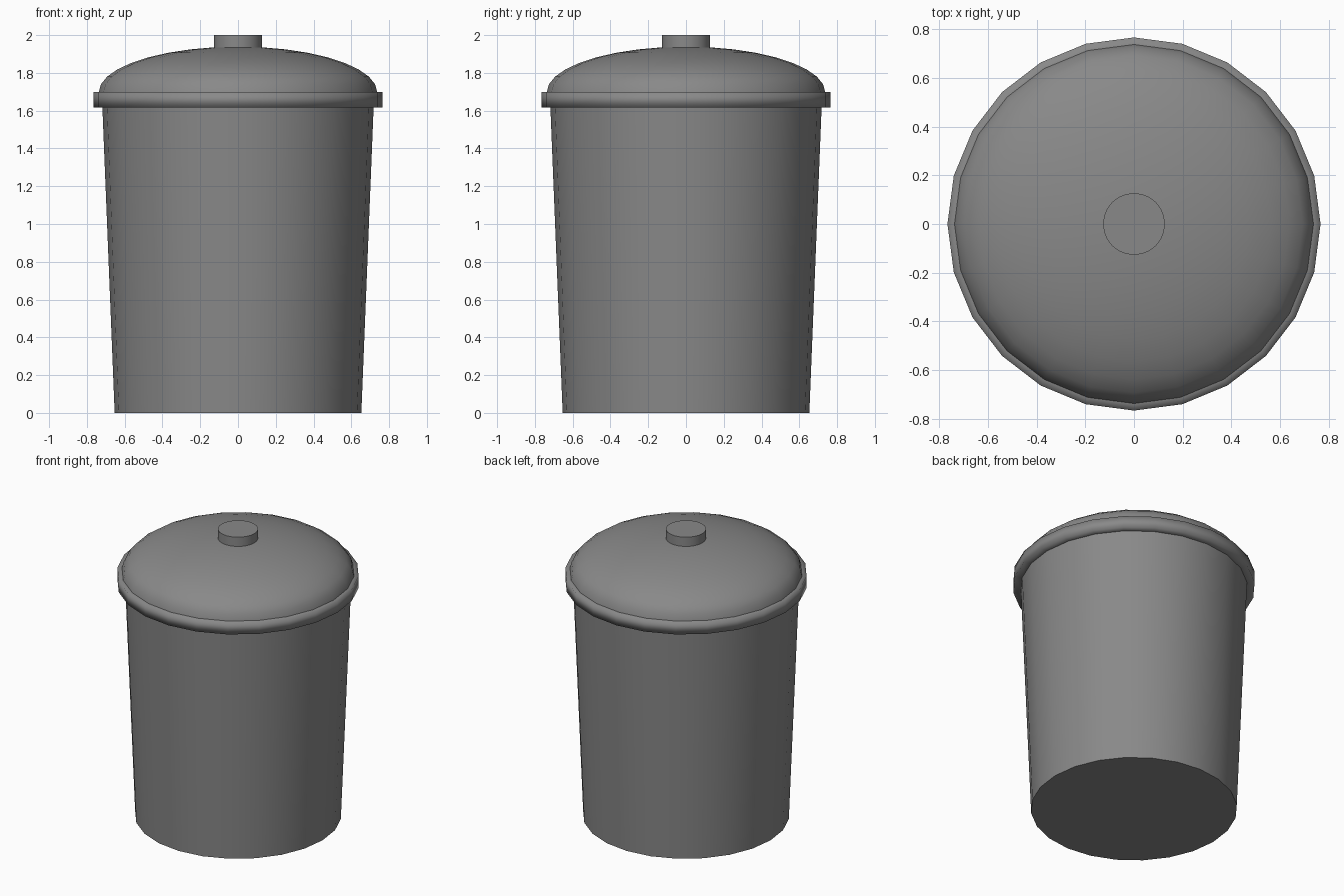
import bpy, bmesh
from math import sin, cos, pi, radians

if "Cube" in bpy.data.objects:
    bpy.data.objects.remove(bpy.data.objects["Cube"])

SIDES = 24

# Dark grey plastic
plastic = bpy.data.materials.new("dark_grey")
plastic.diffuse_color = (0.25, 0.25, 0.25, 1)
plastic.use_nodes = True
plastic.node_tree.nodes["Principled BSDF"].inputs["Base Color"].default_value = plastic.diffuse_color


def lathe(name, profile, angle=40):
    """Spin an (r, z) profile listed bottom to top; close both ends."""
    bm = bmesh.new()
    rings = []
    for r, z in profile:
        if r < 1e-6:
            rings.append([bm.verts.new((0, 0, z))])
        else:
            rings.append([bm.verts.new((r * cos(2 * pi * i / SIDES),
                                        r * sin(2 * pi * i / SIDES), z))
                          for i in range(SIDES)])
    for lo, hi in zip(rings, rings[1:]):
        for i in range(SIDES):
            j = (i + 1) % SIDES
            if len(hi) == 1:
                bm.faces.new((lo[i], lo[j], hi[0]))
            else:
                bm.faces.new((lo[i], lo[j], hi[j], hi[i]))
    bm.faces.new(rings[0][::-1])
    if len(rings[-1]) > 1:
        bm.faces.new(rings[-1])
    mesh = bpy.data.meshes.new(name)
    bm.to_mesh(mesh)
    bm.free()
    mesh.materials.append(plastic)
    ob = bpy.data.objects.new(name, mesh)
    bpy.context.collection.objects.link(ob)
    bpy.ops.object.select_all(action='DESELECT')
    bpy.context.view_layer.objects.active = ob
    ob.select_set(True)
    bpy.ops.object.shade_smooth_by_angle(angle=radians(angle))
    return ob


# Tapered bin body
lathe("bin_body", [(0.653, 0), (0.718, 1.618)])

# Lid rim band, softly shaded over its edges
lathe("lid_rim", [(0.71, 1.618), (0.766, 1.618), (0.766, 1.698), (0.73, 1.698)], 100)

# Flattened half-sphere lid
steps = 9
dome = [(0.737 * cos(k * pi / 2 / steps), 1.698 + 0.241 * sin(k * pi / 2 / steps))
        for k in range(steps + 1)]
lathe("lid_dome", dome)

# Knob on the lid
lathe("lid_knob", [(0.127, 1.92), (0.127, 2.0)])
